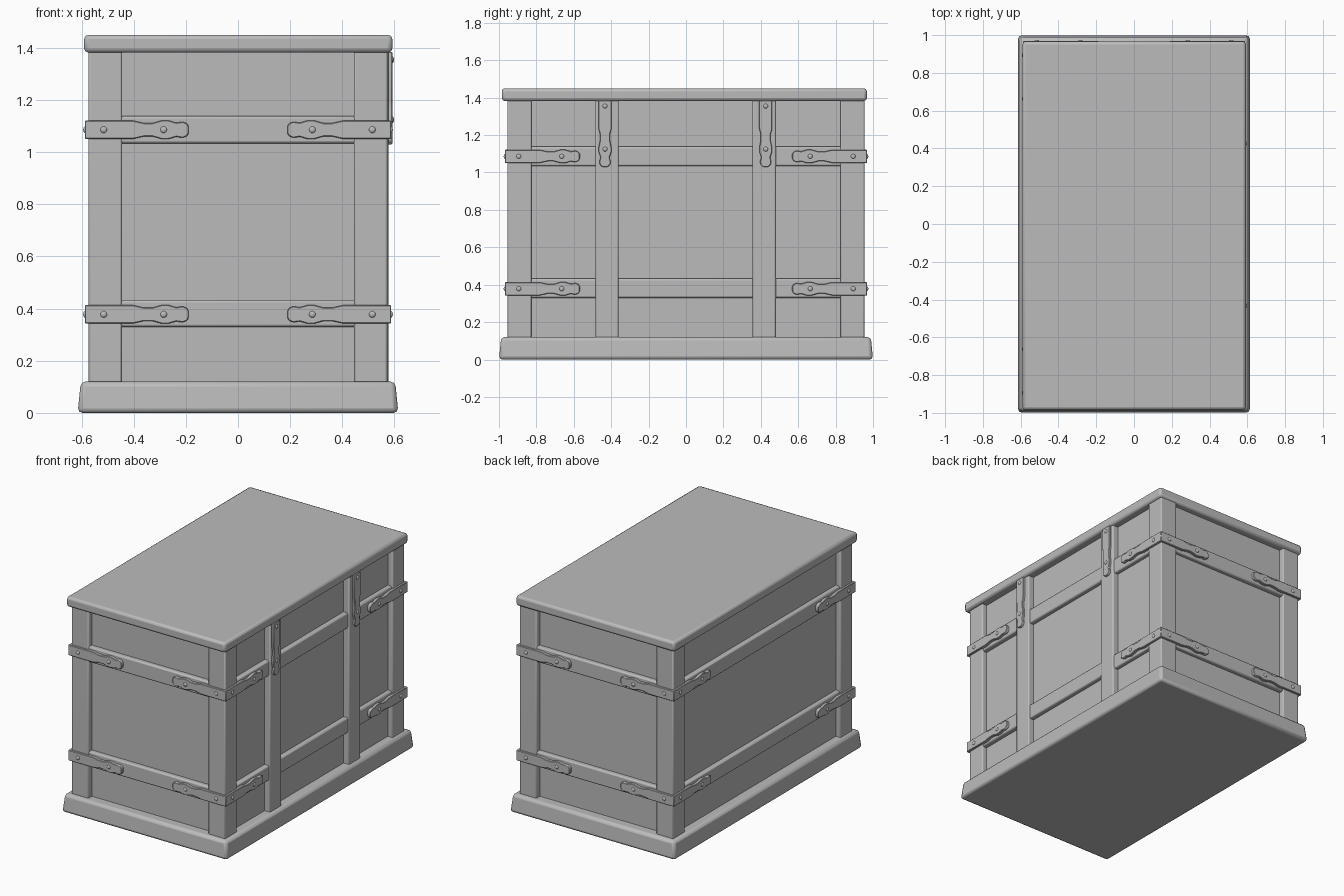
import bpy, bmesh, math
from mathutils import Matrix, Vector

if "Cube" in bpy.data.objects:
    bpy.data.objects.remove(bpy.data.objects["Cube"], do_unlink=True)

grey = bpy.data.materials.new("plain_grey")
grey.use_nodes = True
grey.diffuse_color = (0.5, 0.5, 0.5, 1)
grey.node_tree.nodes["Principled BSDF"].inputs["Base Color"].default_value = (0.5, 0.5, 0.5, 1)


def finish(bm, name, bevel=0.0, segments=2):
    bmesh.ops.recalc_face_normals(bm, faces=bm.faces)
    mesh = bpy.data.meshes.new(name)
    bm.to_mesh(mesh)
    bm.free()
    obj = bpy.data.objects.new(name, mesh)
    bpy.context.collection.objects.link(obj)
    mesh.materials.append(grey)
    if bevel:
        mod = obj.modifiers.new("soft_edges", 'BEVEL')
        mod.width = bevel
        mod.segments = segments
        mod.limit_method = 'ANGLE'
    bpy.ops.object.select_all(action='DESELECT')
    obj.select_set(True)
    bpy.context.view_layer.objects.active = obj
    bpy.ops.object.shade_smooth_by_angle(angle=math.radians(35))
    return obj


def box(name, x, y, z, bevel=0.0, taper=0.0):
    """Box from ranges; taper pulls the top edges inward."""
    bm = bmesh.new()
    bmesh.ops.create_cube(bm, size=1)
    for v in bm.verts:
        top = v.co.z > 0
        sx, sy = math.copysign(1, v.co.x), math.copysign(1, v.co.y)
        v.co = (x[sx > 0] - sx * taper * top, y[sy > 0] - sy * taper * top, z[top])
    return finish(bm, name, bevel)


def strap(name, start, along, normal, profile, rivets):
    """Flat iron strap with a wavy end, plus domed rivets."""
    along, normal = Vector(along), Vector(normal)
    across = normal.cross(along)
    frame = Matrix((along, across, normal)).transposed().to_4x4()
    frame.translation = Vector(start)
    bm = bmesh.new()
    outline = [(u, h) for u, h in profile] + [(u, -h) for u, h in reversed(profile)]
    face = bm.faces.new([bm.verts.new((u, v, -0.01)) for u, v in outline])
    ext = bmesh.ops.extrude_face_region(bm, geom=[face])["geom"]
    for v in ext:
        if isinstance(v, bmesh.types.BMVert):
            v.co.z = 0.014
    bm.transform(frame)
    finish(bm, name, 0.003, 1)
    for u in rivets:
        bm = bmesh.new()
        bmesh.ops.create_uvsphere(bm, u_segments=12, v_segments=8, radius=0.013)
        bm.transform(frame @ Matrix.Translation((u, 0, 0.013)) @ Matrix.Diagonal((1, 1, 0.6, 1)))
        finish(bm, name + "_rivet")


# Main dimensions
PX, PY = 0.573, 0.954       # outer faces of the corner posts
POST = 0.128                # post width
Z0, Z1 = 0.10, 1.39
RAILS = ((0.33, 0.432), (1.034, 1.138))
RX, RY = PX - 0.005, PY - 0.005

# Plinth, lid and recessed body
box("plinth", (-0.615, 0.615), (-1, 1), (0, 0.12), 0.018, taper=0.012)
box("lid", (-0.59, 0.592), (-0.985, 0.967), (1.382, 1.45), 0.016)
box("body_panels", (-PX + 0.036, PX - 0.036), (-PY + 0.036, PY - 0.036), (Z0, Z1))

# Corner posts
for sx in (-1, 1):
    for sy in (-1, 1):
        box("corner_post", sorted((sx * PX, sx * (PX - POST))),
            sorted((sy * PY, sy * (PY - POST))), (Z0, Z1), 0.008)

# Horizontal rails on all four sides
for z in RAILS:
    for s in (-1, 1):
        box("end_rail", (-PX + 0.1, PX - 0.1), sorted((s * RY, s * (RY - 0.06))), z, 0.009)
        box("side_rail", sorted((s * RX, s * (RX - 0.06))), (-PY + 0.1, PY - 0.1), z, 0.009)

# Upright battens and hinges on the hinged side
HINGE = ((0, .035), (.15, .035), (.18, .027), (.215, .027), (.25, .034), (.275, .034),
         (.305, .024), (.325, .03), (.342, .028), (.355, .014))
for y in (-0.422, 0.418):
    box("upright_batten", (PX - 0.06, PX + 0.005), (y - 0.062, y + 0.062), (Z0, Z1), 0.008)
    strap("hinge", (PX + 0.005, y - 0.011 * (y < 0) + 0.008 * (y > 0), 1.385),
          (0, 0, -1), (1, 0, 0), HINGE, (0.03, 0.26))

# Corner straps wrapping around every post
STRAP = ((0, .035), (.185, .035), (.225, .026), (.26, .026), (.295, .036), (.32, .036),
         (.35, .027), (.375, .031), (.392, .024), (.398, .012))
for z in (0.378, 1.086):
    for sx in (-1, 1):
        for sy in (-1, 1):
            strap("end_strap", (sx * (PX + 0.014), sy * PY, z), (-sx, 0, 0), (0, sy, 0),
                  STRAP, (0.072, 0.302))
            strap("side_strap", (sx * PX, sy * (PY + 0.012), z), (0, -sy, 0), (sx, 0, 0),
                  STRAP, (0.072, 0.302))
